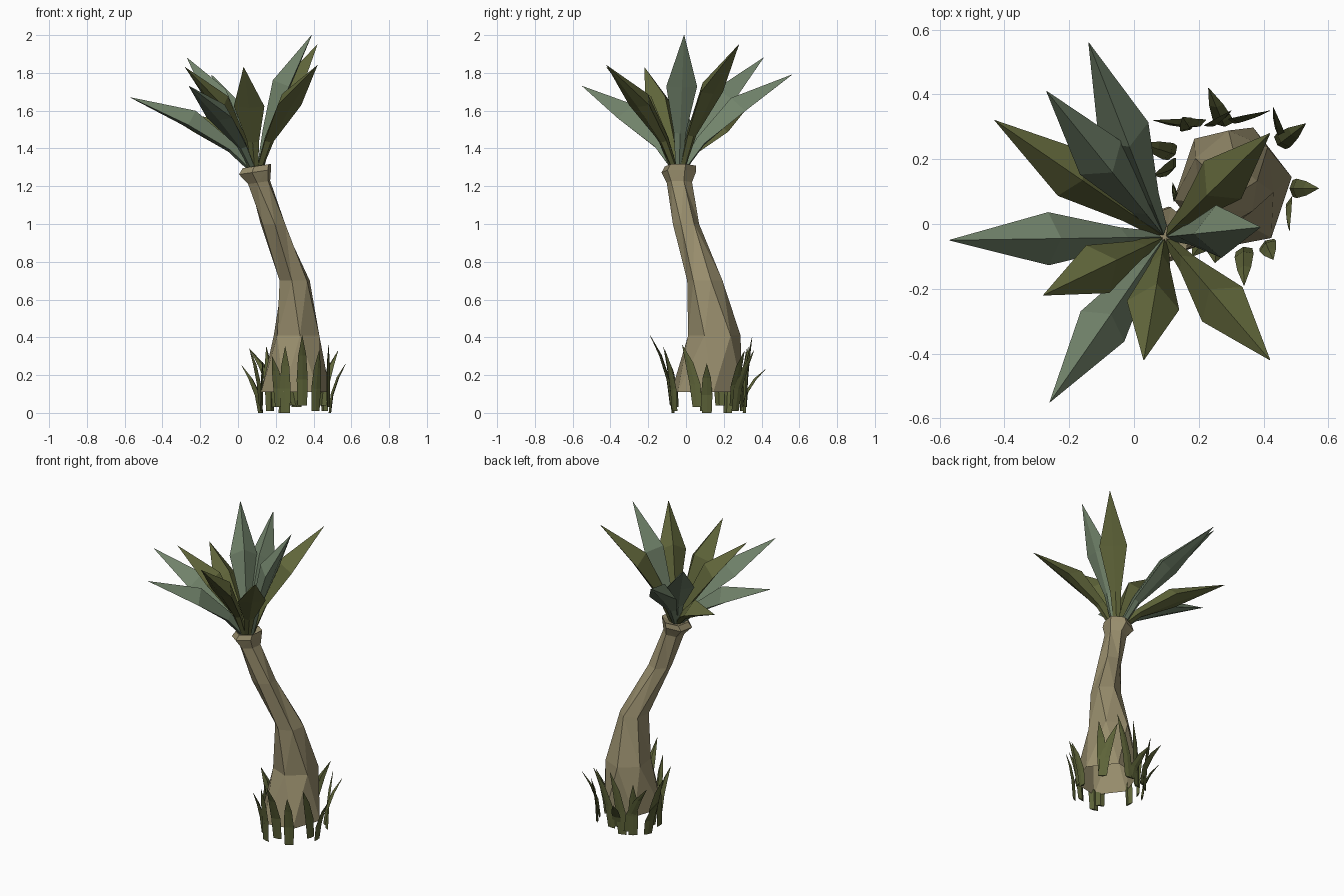
import bpy, bmesh, math
from mathutils import Vector

if "Cube" in bpy.data.objects:
    bpy.data.objects.remove(bpy.data.objects["Cube"])


def material(name, col):
    m = bpy.data.materials.new(name)
    m.diffuse_color = (*col, 1)
    m.use_nodes = True
    m.node_tree.nodes["Principled BSDF"].inputs["Base Color"].default_value = m.diffuse_color
    return m


BARK = material("tan bark", (0.31, 0.265, 0.15))
OLIVE = material("olive leaf", (0.125, 0.14, 0.045))
SAGE = material("sage leaf", (0.165, 0.225, 0.145))
GRASS = material("grass green", (0.11, 0.125, 0.04))


def finish(name, bm, mat):
    me = bpy.data.meshes.new(name)
    bm.to_mesh(me)
    bm.free()
    me.materials.append(mat)
    ob = bpy.data.objects.new(name, me)
    bpy.context.collection.objects.link(ob)
    return ob


def skin(bm, rings, cap_start=True):
    """Join equal-length rings of points into a tube."""
    vr = [[bm.verts.new(p) for p in r] for r in rings]
    n = len(vr[0])
    for a, b in zip(vr, vr[1:]):
        for i in range(n):
            j = (i + 1) % n
            bm.faces.new((a[i], a[j], b[j], b[i]))
    bm.faces.new(vr[-1])
    if cap_start:
        bm.faces.new(vr[0][::-1])
    bmesh.ops.recalc_face_normals(bm, faces=bm.faces)


def blade(name, base, tip, side, sections, out, up, mat):
    """Ridged blade bending from base to tip; sections = (t, half width, ridge height, keel depth)."""
    base, tip = Vector(base), Vector(tip)
    d = tip - base

    def path(t):
        return base + Vector((d.x * t ** out, d.y * t ** out, d.z * t ** up))

    bm = bmesh.new()
    rings = []
    for t, w, ridge, keel in sections:
        tan = (path(min(t + 0.1, 1)) - path(max(t - 0.1, 0))).normalized()
        nrm = tan.cross(side).normalized()
        c = path(t)
        rings.append([c + side * w, c + nrm * ridge, c - side * w, c - nrm * keel])
    skin(bm, rings)
    return finish(name, bm, mat)


# Trunk: twisted six-sided tube, open underneath, with a tilted collar on top
# (centre x, y, z, radius x, radius y, twist, tilt)
trunk = [
    (0.305, 0.11, 0.11, 0.185, 0.20, 10, 0),
    (0.31, 0.15, 0.41, 0.13, 0.14, 38, 0),
    (0.30, 0.10, 0.70, 0.085, 0.095, 20, 0),
    (0.185, 0.0, 1.00, 0.07, 0.07, 38, 0),
    (0.112, -0.035, 1.22, 0.062, 0.068, 20, 0.15),
    (0.09, -0.038, 1.275, 0.09, 0.093, 20, 0.15),
    (0.10, -0.03, 1.307, 0.08, 0.083, 20, 0.15),
    (0.10, -0.03, 1.285, 0.02, 0.02, 20, 0),
]
bm = bmesh.new()
rings = []
for cx, cy, z, rx, ry, a, tilt in trunk:
    ang = [math.radians(a + 60 * i) for i in range(6)]
    rings.append([(cx + rx * math.cos(t), cy + ry * math.sin(t), z + tilt * rx * math.cos(t))
                  for t in ang])
skin(bm, rings, cap_start=False)
bmesh.ops.triangulate(bm, faces=[f for f in bm.faces if len(f.verts) == 4])
bmesh.ops.recalc_face_normals(bm, faces=bm.faces)
finish("trunk", bm, BARK)

# Crown leaves: tip position and colour
leaves = [
    (-0.14, 0.56, 1.79, SAGE), (-0.27, 0.41, 1.88, SAGE), (-0.43, 0.32, 1.61, OLIVE),
    (-0.57, -0.05, 1.67, SAGE), (-0.28, -0.22, 1.83, OLIVE), (-0.26, -0.55, 1.73, SAGE),
    (0.03, -0.42, 1.83, OLIVE), (0.42, -0.42, 1.84, OLIVE), (0.39, -0.01, 2.0, SAGE),
    (0.42, 0.28, 1.95, OLIVE),
]
crown = Vector((0.095, -0.04, 1.29))
for i, (x, y, z, mat) in enumerate(leaves):
    flat = Vector((x - crown.x, y - crown.y, 0)).normalized()
    side = Vector((-flat.y, flat.x, 0))
    # tall ridge on the upper face, shallow keel below
    blade(f"crown_leaf_{i + 1}", crown + flat * 0.03, (x, y, z), side,
          [(0, 0.018, 0.025, 0.012), (0.22, 0.032, 0.042, 0.014),
           (0.57, 0.082, 0.085, 0.014), (1, 0.001, 0.001, 0.001)],
          1.17, 0.86, mat)

# Grass tufts around the foot: base x, y, then tip x, y, z
grass = [
    (0.20, 0.31, 0.06, 0.32, 0.34), (0.17, 0.30, 0.15, 0.33, 0.35),
    (0.28, 0.31, 0.23, 0.42, 0.23), (0.24, 0.31, 0.30, 0.35, 0.40),
    (0.31, 0.32, 0.42, 0.35, 0.40), (0.46, 0.26, 0.43, 0.36, 0.33),
    (0.45, 0.25, 0.53, 0.31, 0.33), (0.49, 0.11, 0.57, 0.11, 0.26),
    (0.48, 0.06, 0.48, -0.02, 0.36), (0.41, -0.06, 0.43, -0.11, 0.33),
    (0.34, -0.08, 0.34, -0.19, 0.41), (0.25, -0.07, 0.25, -0.12, 0.35),
    (0.22, -0.05, 0.18, -0.10, 0.30), (0.12, 0.10, 0.13, 0.09, 0.27),
    (0.12, 0.18, 0.06, 0.15, 0.34), (0.12, 0.22, 0.02, 0.25, 0.25),
]
for i, (bx, by, x, y, z) in enumerate(grass):
    r = Vector((bx - 0.30, by - 0.11, 0)).normalized()
    foot = (0.03, 0.01, 0.04, 0.0)[i % 4]
    blade(f"grass_blade_{i + 1}", (bx, by, foot), (x, y, z), Vector((-r.y, r.x, 0)),
          [(0, 0.026, 0.01, 0.003), (0.35, 0.03, 0.012, 0.003),
           (0.7, 0.022, 0.01, 0.003), (1, 0.001, 0.001, 0.001)],
          1.8, 0.95, GRASS)
